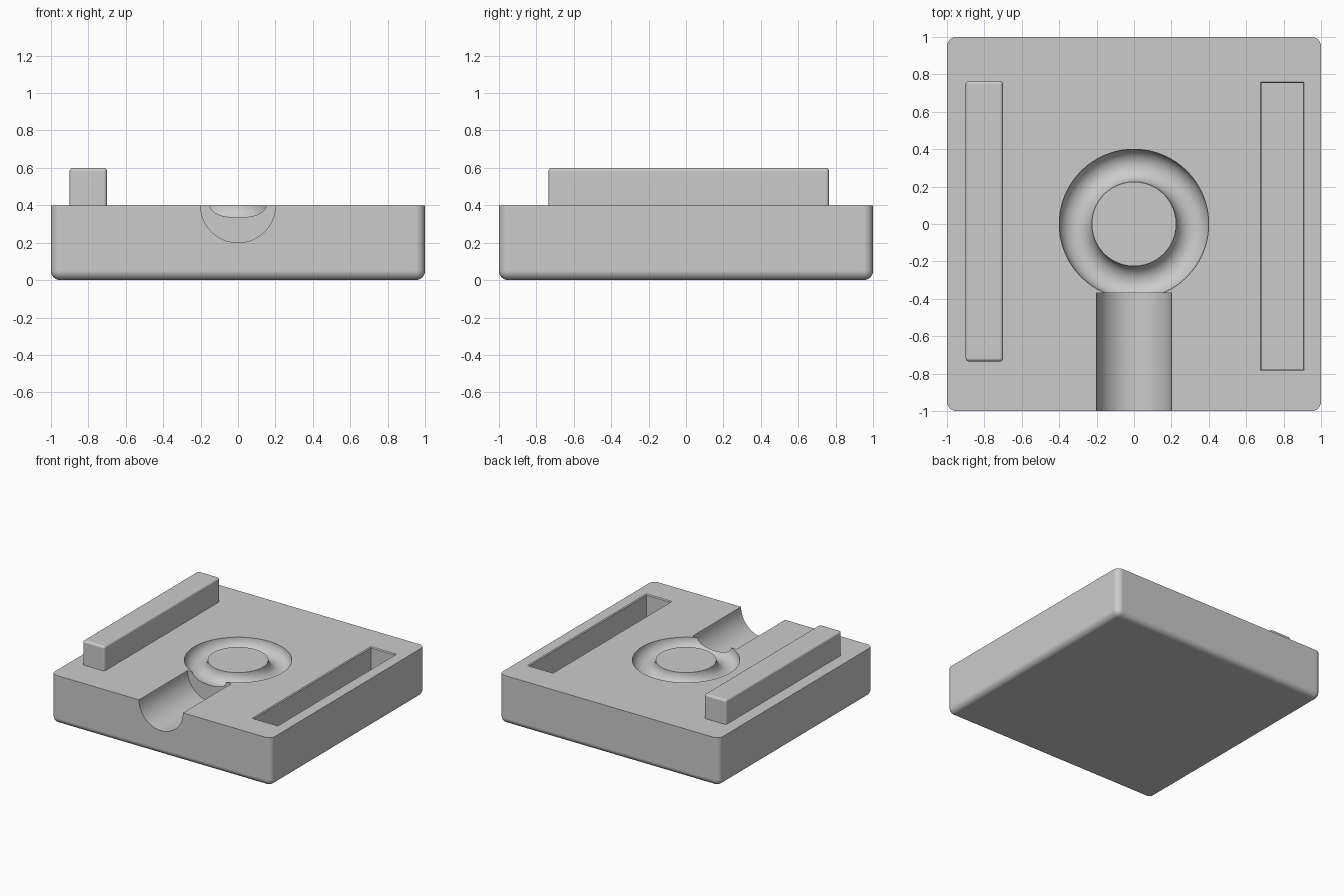
import bpy
import bmesh
import math
from mathutils import Matrix, Vector

default = bpy.data.objects.get("Cube")
if default:
    bpy.data.objects.remove(default, do_unlink=True)

grey = bpy.data.materials.new("plain_grey")
grey.use_nodes = True
colour = (0.6, 0.6, 0.6, 1)
grey.diffuse_color = colour
grey.node_tree.nodes["Principled BSDF"].inputs["Base Color"].default_value = colour


def make_object(name, bm):
    bmesh.ops.recalc_face_normals(bm, faces=bm.faces)
    mesh = bpy.data.meshes.new(name)
    bm.to_mesh(mesh)
    bm.free()
    mesh.materials.append(grey)
    obj = bpy.data.objects.new(name, mesh)
    bpy.context.collection.objects.link(obj)
    return obj


def box(name, low, high, radius=0, sharp_end=None):
    """Box between two corners; edges round off except around sharp_end (a z level)."""
    low, high = Vector(low), Vector(high)
    bm = bmesh.new()
    bmesh.ops.create_cube(bm, size=1, matrix=Matrix.Translation((low + high) / 2)
                          @ Matrix.Diagonal((*(high - low), 1)))
    if radius:
        edges = [e for e in bm.edges
                 if not all(abs(v.co.z - sharp_end) < 1e-4 for v in e.verts)]
        bmesh.ops.bevel(bm, geom=edges, offset=radius, segments=6,
                        profile=0.5, affect='EDGES')
    return make_object(name, bm)


def slot_shape(name, x, y, half_x, half_y, floor, top, flare):
    """Straight pocket whose mouth flares out slightly at the top."""
    bm = bmesh.new()
    rings = []
    for z, grow in ((floor, 0), (top - flare, 0), (top, flare), (top + 0.1, flare)):
        hx, hy = half_x + grow, half_y + grow
        rings.append([bm.verts.new((x + sx * hx, y + sy * hy, z))
                      for sx, sy in ((-1, -1), (1, -1), (1, 1), (-1, 1))])
    for a, b in zip(rings, rings[1:]):
        for i in range(4):
            j = (i + 1) % 4
            bm.faces.new((a[i], a[j], b[j], b[i]))
    bm.faces.new(rings[0])
    bm.faces.new(rings[-1])
    return make_object(name, bm)


def torus(name, major, minor, z, steps=96, sides=32):
    bm = bmesh.new()
    rings = []
    for i in range(steps):
        a = math.tau * i / steps
        ring = []
        for k in range(sides):
            b = math.tau * (k + 0.5) / sides
            r = major + minor * math.cos(b)
            ring.append(bm.verts.new((r * math.cos(a), r * math.sin(a),
                                      z + minor * math.sin(b))))
        rings.append(ring)
    for i in range(steps):
        a, b = rings[i], rings[(i + 1) % steps]
        for k in range(sides):
            n = (k + 1) % sides
            bm.faces.new((a[k], b[k], b[n], a[n]))
    return make_object(name, bm)


def cylinder_y(name, radius, y0, y1, z):
    bm = bmesh.new()
    place = Matrix.Translation((0, (y0 + y1) / 2, z)) @ Matrix.Rotation(math.pi / 2, 4, 'X')
    bmesh.ops.create_cone(bm, cap_ends=True, segments=64, radius1=radius,
                          radius2=radius, depth=y1 - y0, matrix=place)
    return make_object(name, bm)


def activate(obj):
    bpy.ops.object.select_all(action='DESELECT')
    obj.select_set(True)
    bpy.context.view_layer.objects.active = obj


def cut(target, cutter):
    cutter.hide_render = True
    mod = target.modifiers.new("cut", 'BOOLEAN')
    mod.operation = 'DIFFERENCE'
    mod.solver = 'EXACT'
    mod.object = cutter
    activate(target)
    bpy.ops.object.modifier_apply(modifier=mod.name)
    bpy.data.objects.remove(cutter, do_unlink=True)


TOP = 0.4

# Base block, sharp around its top face
base = box("base_block", (-1, -1, 0), (1, 1, TOP), 0.05, TOP)

# Ring groove, half-round spout channel and locating slot
cut(base, torus("ring_cutter", 0.3125, 0.0875, TOP))
cut(base, cylinder_y("channel_cutter", 0.2, -1.2, -0.37, TOP))
cut(base, slot_shape("slot_cutter", 0.793, -0.012, 0.11, 0.765, 0.19, TOP, 0.007))

# Raised locating rail, sharp where it meets the block
rail = box("locating_rail", (-0.9, -0.735, TOP - 0.02), (-0.7, 0.765, 0.6), 0.018, TOP - 0.02)

for obj in (base, rail):
    activate(obj)
    bpy.ops.object.shade_smooth_by_angle(angle=math.radians(30))
    weighted = obj.modifiers.new("even_shading", 'WEIGHTED_NORMAL')
    weighted.keep_sharp = True
